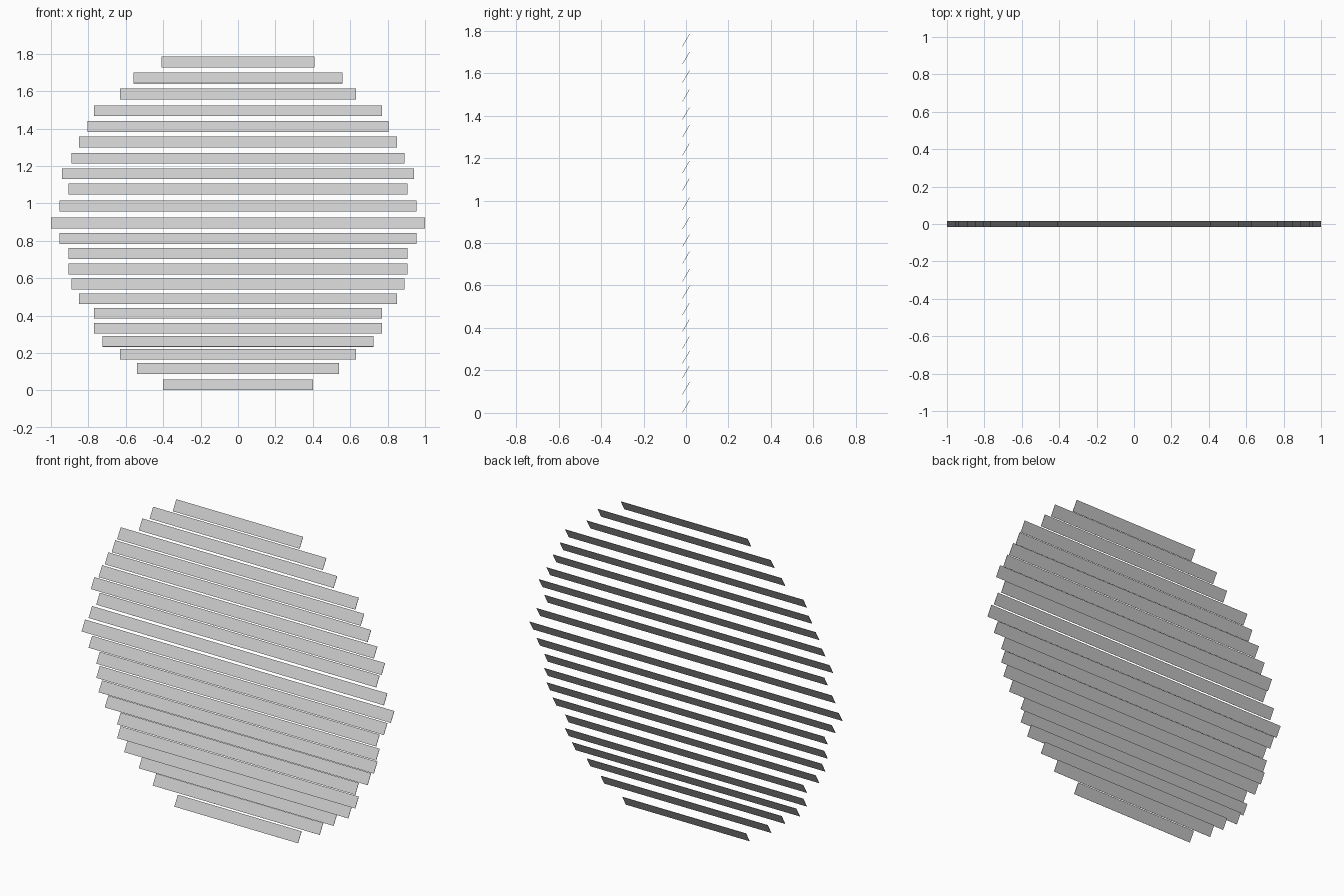
import bpy
import math

# Remove the default cube
default_cube = bpy.data.objects.get("Cube")
if default_cube:
    bpy.data.objects.remove(default_cube, do_unlink=True)

# One flat colour for every slat
slat_grey = bpy.data.materials.new("light grey")
slat_grey.use_nodes = True
colour = (0.6, 0.6, 0.6, 1.0)
slat_grey.diffuse_color = colour
slat_grey.node_tree.nodes["Principled BSDF"].inputs["Base Color"].default_value = colour

SLAT_WIDTH = 0.066
SLAT_THICKNESS = 0.002
SLAT_TILT = math.radians(-30)  # upper edge leans to the back

# Height of the centre and half length of each slat, from the top down
slats = [
    (1.755, 0.41), (1.671, 0.56), (1.584, 0.63), (1.495, 0.77),
    (1.41, 0.805), (1.327, 0.85), (1.241, 0.89), (1.158, 0.94),
    (1.076, 0.905), (0.985, 0.955), (0.894, 1.0), (0.811, 0.955),
    (0.731, 0.905), (0.648, 0.905), (0.568, 0.89), (0.49, 0.85),
    (0.412, 0.77), (0.332, 0.77), (0.262, 0.725), (0.193, 0.63),
    (0.116, 0.54), (0.03, 0.4),
]


def add_slat(name, height, half_length):
    """Add one thin tilted louvre slat spanning the x axis."""
    bpy.ops.mesh.primitive_cube_add(
        size=1, location=(0, 0, height), rotation=(SLAT_TILT, 0, 0))
    slat = bpy.context.object
    slat.name = name
    slat.scale = (2 * half_length, SLAT_THICKNESS, SLAT_WIDTH)
    slat.data.materials.append(slat_grey)
    return slat


# Stack of slats forming the round louvre
for index, (height, half_length) in enumerate(slats, start=1):
    add_slat(f"louvre_slat_{index}", height, half_length)
